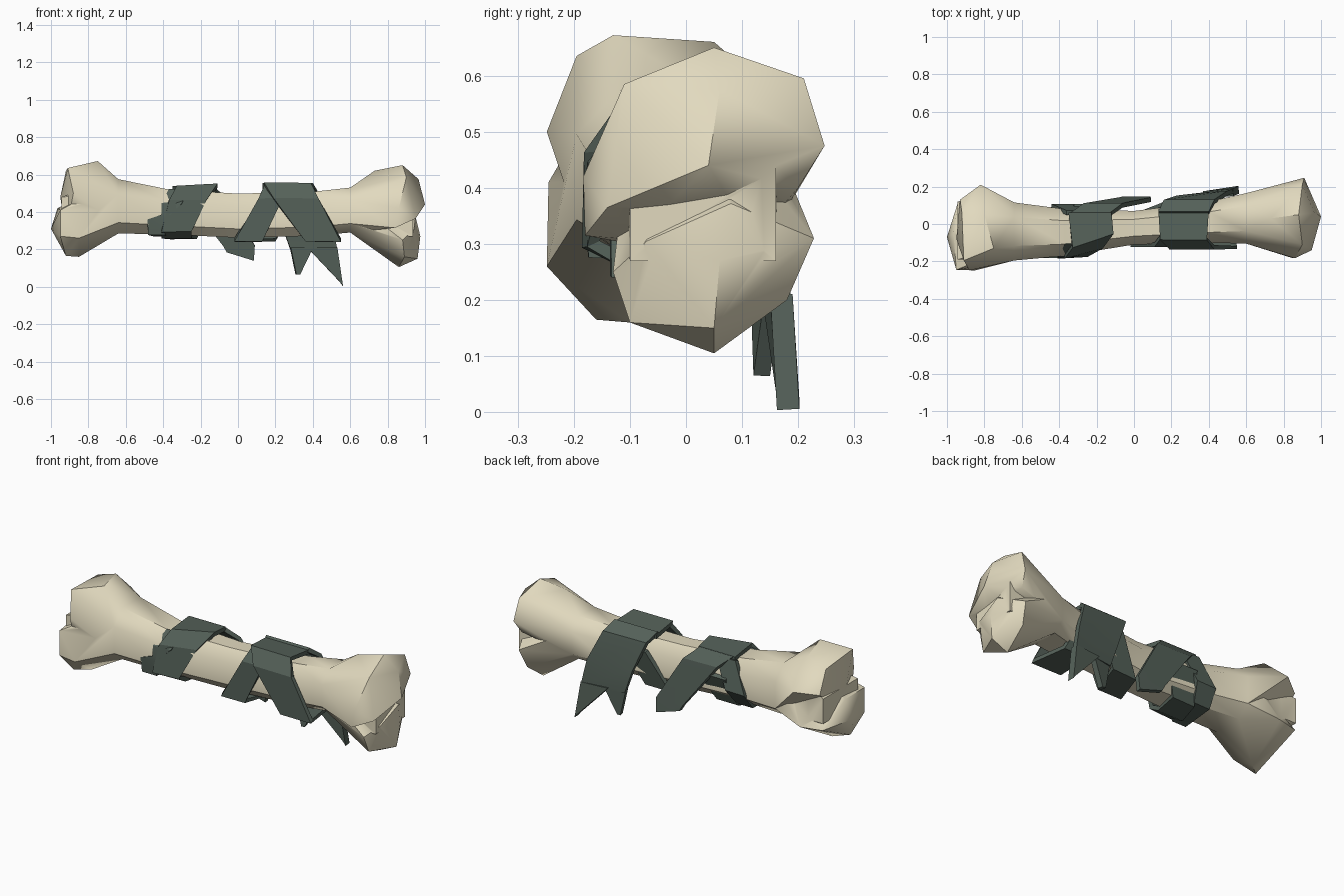
import bpy, bmesh, math
from mathutils import Vector

if "Cube" in bpy.data.objects:
    bpy.data.objects.remove(bpy.data.objects["Cube"])


def material(name, rgb):
    m = bpy.data.materials.new(name)
    m.diffuse_color = (*rgb, 1)
    m.use_nodes = True
    m.node_tree.nodes["Principled BSDF"].inputs["Base Color"].default_value = m.diffuse_color
    return m


BONE = material("bone ivory", (0.76, 0.70, 0.52))
CLOTH = material("dark green cloth", (0.09, 0.12, 0.10))


def finish(name, bm, mat):
    bmesh.ops.recalc_face_normals(bm, faces=bm.faces)
    me = bpy.data.meshes.new(name)
    bm.to_mesh(me)
    bm.free()
    me.materials.append(mat)
    ob = bpy.data.objects.new(name, me)
    bpy.context.collection.objects.link(ob)
    return ob


def activate(ob):
    bpy.ops.object.select_all(action='DESELECT')
    ob.select_set(True)
    bpy.context.view_layer.objects.active = ob


def smooth(ob, degrees):
    activate(ob)
    bpy.ops.object.shade_smooth_by_angle(angle=math.radians(degrees))


# Cross-section: eight sides, with tighter corners below
SECTION = [(1, .45), (.5, 1), (-.5, 1), (-1, .45), (-1, -.6), (-.55, -1), (.55, -1), (1, -.6)]


def ring(x, cy, cz, ry, rz):
    return [Vector((x, cy + ry * a, cz + rz * b)) for a, b in SECTION]


# Shaft: loft, slimmest in the middle
LEFT = ring(-0.64, -0.04, 0.43, 0.155, 0.145)
RIGHT = ring(0.60, 0.03, 0.41, 0.135, 0.12)
rings = [LEFT, ring(-0.37, -0.045, 0.40, 0.125, 0.12), ring(0, -0.02, 0.38, 0.09, 0.118),
         ring(0.40, 0.01, 0.39, 0.11, 0.118), RIGHT]
bm = bmesh.new()
rows = [[bm.verts.new(p) for p in r] for r in rings]
for a, b in zip(rows, rows[1:]):
    for i in range(8):
        j = (i + 1) % 8
        bm.faces.new((a[i], a[j], b[j], b[i]))
bm.faces.new(rows[0])
bm.faces.new(rows[-1])
bone = finish("bone", bm, BONE)


def box(xs, ys, zs):
    return [(x, y, z) for x in xs for y in ys for z in zs]


# Knuckles: convex lobes that grow out of the shaft ends
def add_lobe(base, points):
    bm = bmesh.new()
    for p in list(base) + points:
        bm.verts.new(p)
    out = bmesh.ops.convex_hull(bm, input=bm.verts)
    junk = {v for v in out["geom_interior"] + out["geom_unused"]
            if isinstance(v, bmesh.types.BMVert)}
    bmesh.ops.delete(bm, geom=list(junk), context='VERTS')
    ob = finish("knuckle", bm, BONE)
    mod = bone.modifiers.new("join", 'BOOLEAN')
    mod.operation = 'UNION'
    mod.solver = 'EXACT'
    mod.object = ob
    activate(bone)
    bpy.ops.object.modifier_apply(modifier=mod.name)
    bpy.data.objects.remove(ob)


# Right end: upper lobe, lower lobe, and the core that fills the crease
add_lobe(RIGHT, [
    (.88, .05, .65), (.90, .21, .595), (.91, .247, .475), (.73, .03, .62), (.965, .06, .575),
    (1.0, .04, .44), (.90, -.11, .585), (.95, -.14, .365), (.84, -.18, .315),
    (.92, .08, .375), (.89, .20, .40), (.86, -.183, .42)])
add_lobe(RIGHT, [
    (.975, .06, .27), (.96, .05, .15), (.86, .05, .105), (.89, -.10, .16), (.88, -.13, .25),
    (.89, .228, .31), (.87, .18, .20), (.94, -.07, .305), (.95, .08, .372)])
add_lobe(RIGHT, box((.84, .935), (-.10, .16), (.27, .45)))

# Left end: the same three pieces
add_lobe(LEFT, [
    (-.75, -.13, .672), (-.91, -.195, .635), (-.80, .05, .66), (-.92, .06, .62),
    (-.82, .21, .52), (-.93, .13, .50), (-.88, -.248, .50), (-.95, -.08, .48),
    (-.90, -.20, .40), (-.94, 0, .41)])
add_lobe(LEFT, [
    (-1.0, -.07, .31), (-.95, -.245, .41), (-.95, -.245, .27), (-.85, -.248, .26),
    (-.92, -.16, .165), (-.85, -.10, .16), (-.965, -.05, .42), (-.94, .12, .30), (-.82, .15, .30)])
add_lobe(LEFT, box((-.85, -.945), (-.19, .12), (.34, .48)))
smooth(bone, 40)


# Cloth strips: rows of left x, right x, y, z, then optional right-edge z and y
def strip(name, rows, thick=0.025):
    bm = bmesh.new()
    edges = []
    for xl, xr, y, z, *right in rows:
        zr = right[0] if right else z
        yr = right[1] if len(right) > 1 else y
        edges.append((bm.verts.new((xl, y, z)), bm.verts.new((xr, yr, zr))))
    for (a, b), (c, d) in zip(edges, edges[1:]):
        bm.faces.new((a, b, d, c))
    ob = finish(name, bm, CLOTH)
    mod = ob.modifiers.new("thickness", 'SOLIDIFY')
    mod.thickness = thick
    mod.offset = 0
    activate(ob)
    bpy.ops.object.modifier_apply(modifier=mod.name)
    smooth(ob, 25)


# Right wrap: broad band over the front, crossing band, and split tail behind
strip("right_wrap_band", [
    (.13, .40, .08, .53), (.14, .39, -.08, .545), (.19, .43, -.125, .47),
    (.36, .55, -.125, .25), (.37, .52, .08, .25), (.24, .42, .125, .46)])
strip("right_wrap_cross", [
    (.14, .30, -.07, .535), (.11, .24, -.11, .47), (-.02, .13, -.115, .25),
    (.05, .20, .07, .25), (.17, .32, .11, .45)])
strip("right_wrap_tail", [
    (.13, .40, .06, .545), (.16, .43, .12, .50), (.23, .50, .14, .34, .34, .165),
    (.28, .53, .14, .20, .20, .175)])
strip("right_tail_short_end", [(.28, .40, .13, .21, .21, .155), (.31, .33, .135, .065)], .03)
strip("right_tail_long_end", [(.37, .53, .155, .21, .21, .17), (.545, .56, .182, .025, .005)], .04)

# Left wrap: band, looping strip, and short tail behind
strip("left_wrap_band", [
    (-.35, -.12, .06, .525), (-.33, -.11, -.12, .53, .54, -.05),
    (-.37, -.17, -.17, .46, .46, -.12), (-.41, -.25, -.175, .30, .30, -.165),
    (-.41, -.25, -.11, .27), (-.36, -.22, .03, .265), (-.32, -.14, .095, .42)])
strip("left_wrap_loop", [
    (-.37, -.26, -.10, .515), (-.41, -.30, -.165, .44), (-.41, -.36, -.17, .385),
    (-.485, -.39, -.17, .36), (-.48, -.39, -.165, .285), (-.45, -.35, .04, .28),
    (-.44, -.32, .095, .36), (-.36, -.24, .06, .52)])
strip("left_wrap_tail", [
    (-.34, -.13, .05, .53), (-.27, -.06, .10, .47), (-.08, .09, .13, .22),
    (-.06, .085, .135, .185, .14)])
